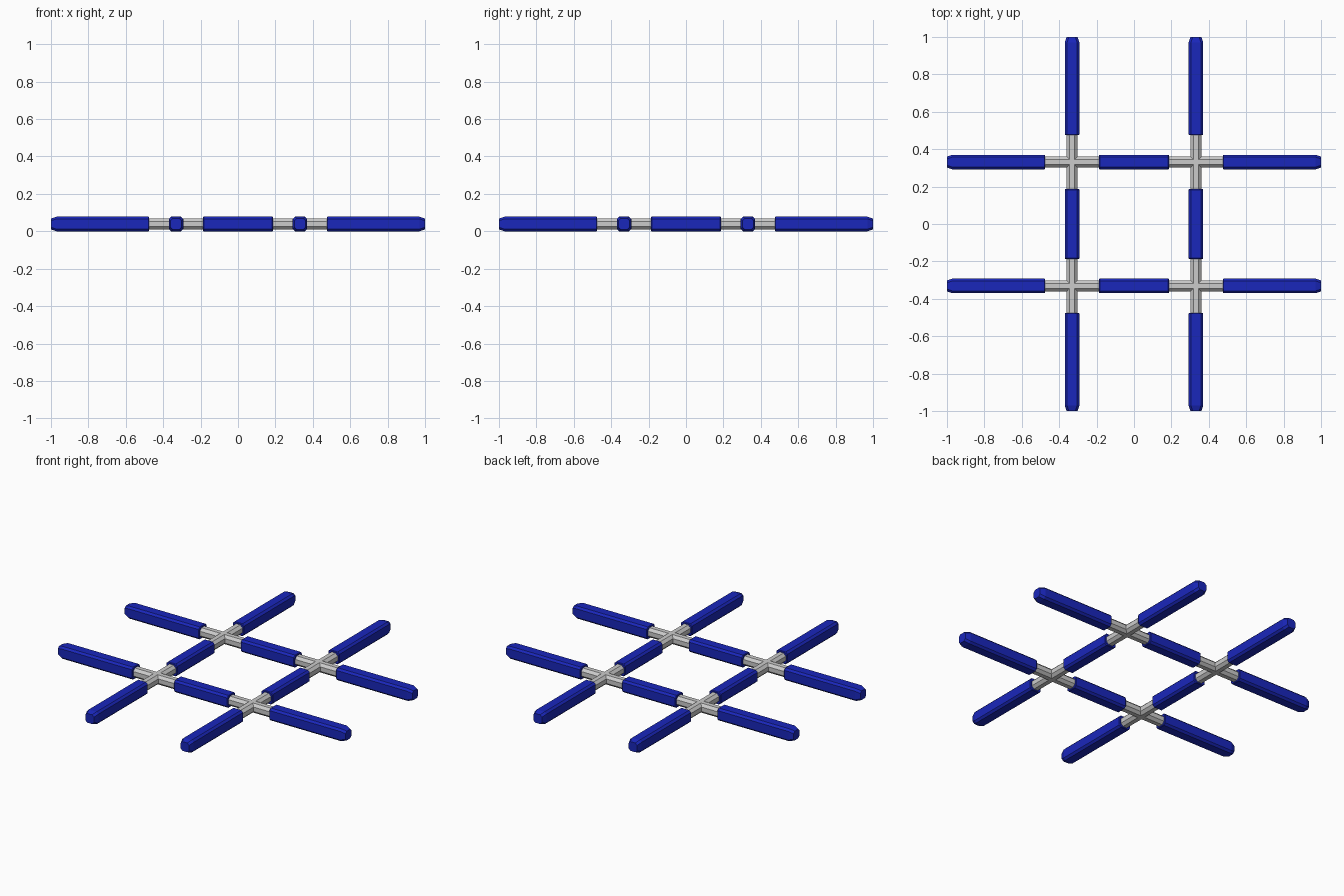
import bpy, bmesh
from mathutils import Matrix, Vector
from math import pi

if "Cube" in bpy.data.objects:
    bpy.data.objects.remove(bpy.data.objects["Cube"])

ZC = 0.039      # height of every bar axis
OFF = 0.331     # bar offset from the centre

blue = bpy.data.materials.new("blue")
blue.diffuse_color = (0.01, 0.02, 0.5, 1)
blue.use_nodes = True
blue.node_tree.nodes["Principled BSDF"].inputs["Base Color"].default_value = blue.diffuse_color


def ring(bm, x, h, c):
    # chamfered square section at x
    a = h - c
    pts = [(h, -a), (h, a), (a, h), (-a, h), (-h, a), (-h, -a), (-a, -h), (a, -h)]
    return [bm.verts.new((x, y, z)) for y, z in pts]


def bar(name, sections, offset, along_y, mat=None):
    # sections: (position, half width, chamfer) along the bar axis
    bm = bmesh.new()
    rings = [ring(bm, *s) for s in sections]
    for r, s in zip(rings, rings[1:]):
        for i in range(8):
            j = (i + 1) % 8
            bm.faces.new((r[i], r[j], s[j], s[i]))
    bm.faces.new(rings[0])
    bm.faces.new(rings[-1])
    bmesh.ops.recalc_face_normals(bm, faces=bm.faces)
    m = Matrix.Translation((0, offset, ZC))
    if along_y:
        m = Matrix.Rotation(pi / 2, 4, 'Z') @ m
    bm.transform(m)
    me = bpy.data.meshes.new(name)
    bm.to_mesh(me)
    bm.free()
    ob = bpy.data.objects.new(name, me)
    bpy.context.collection.objects.link(ob)
    if mat:
        me.materials.append(mat)
    return ob


H, C = 0.039, 0.012
middle = [(-0.187, H - 0.003, C), (-0.183, H, C), (0.183, H, C), (0.187, H - 0.003, C)]
outer = [(0.475, H - 0.003, C), (0.479, H, C), (0.97, H, C), (1.0, H - 0.01, C)]
mirrored = [(-x, h, c) for x, h, c in outer]

rods = []
for along_y in (False, True):
    for off in (-OFF, OFF):
        # grey core rod
        rods.append(bar("core_rod", [(-0.95, 0.03, 0.016), (0.95, 0.03, 0.016)], off, along_y))
        # blue sleeves
        bar("middle_sleeve", middle, off, along_y, blue)
        bar("outer_sleeve", outer, off, along_y, blue)
        bar("outer_sleeve", mirrored, off, along_y, blue)

# merge the crossing rods into one frame
frame = rods[0]
frame.name = "core_frame"
for other in rods[1:]:
    mod = frame.modifiers.new("union", 'BOOLEAN')
    mod.operation = 'UNION'
    mod.solver = 'EXACT'
    mod.object = other
    other.name = "rod_helper"
    other.hide_render = True
    other.hide_set(True)
